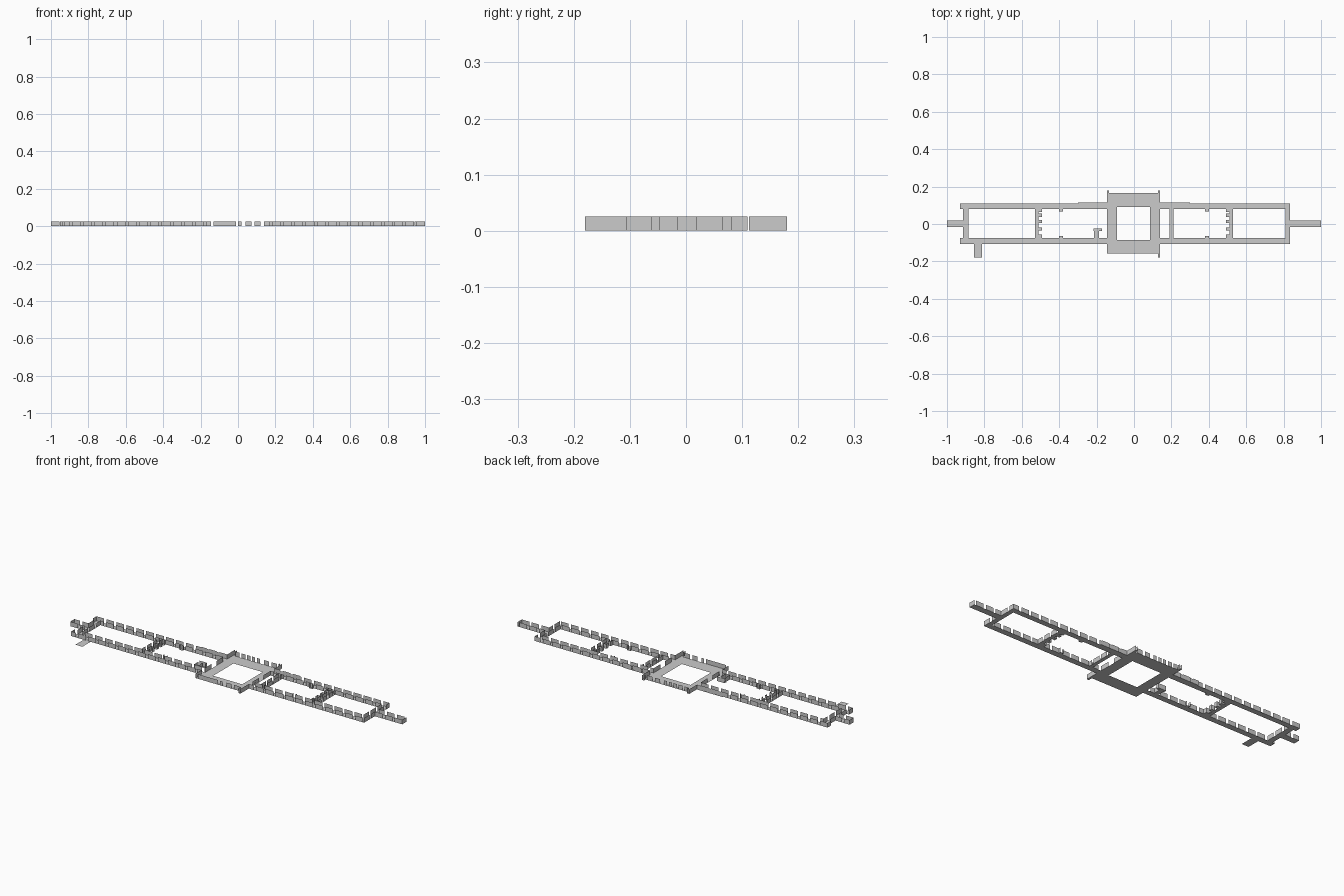
import bpy
from mathutils import Vector

if "Cube" in bpy.data.objects:
    bpy.data.objects.remove(bpy.data.objects["Cube"])

H = 0.025  # storey height


def make(name, quads):
    verts = [v for q in quads for v in q]
    faces = [tuple(range(i * 4, i * 4 + 4)) for i in range(len(quads))]
    me = bpy.data.meshes.new(name)
    me.from_pydata(verts, [], faces)
    ob = bpy.data.objects.new(name, me)
    bpy.context.collection.objects.link(ob)
    return ob


def floor(name, rects):
    return make(name, [[(a, c, 0), (b, c, 0), (b, d, 0), (a, d, 0)]
                       for a, b, c, d in rects])


def panel(p, q):
    return [(p[0], p[1], 0), (q[0], q[1], 0), (q[0], q[1], H), (p[0], p[1], H)]


def run(p, q, pitch=0.06, gap=0.014, shift=0.0):
    """Row of wall panels from p to q with window gaps between them."""
    p, q = Vector(p), Vector(q)
    length = (q - p).length
    d = (q - p) / length
    out, t = [], -shift * pitch
    while t < length - 1e-6:
        a, b = max(t, 0), min(t + pitch - gap, length)
        if b - a > 0.002:
            out.append(panel(p + d * a, p + d * b))
        t += pitch
    return out


def walls(name, runs):
    return make(name, [q for r in runs for q in r])


# Central block floor around its open court
floor("central_floor", [(-0.145, -0.09, -0.157, 0.165), (0.085, 0.14, -0.157, 0.165),
                        (-0.09, 0.085, 0.09, 0.165), (-0.09, 0.085, -0.157, -0.085)])

# Corner fins of the central block
floor("corner_fin_floors", [(-0.145, -0.133, 0.165, 0.18), (0.128, 0.14, 0.165, 0.18),
                            (0.128, 0.14, -0.18, -0.157)])
walls("corner_fin_walls", [[panel((x, a), (x, b))] for x, a, b in
                           ((-0.145, 0.165, 0.18), (-0.133, 0.165, 0.18),
                            (0.128, 0.165, 0.18), (0.14, 0.165, 0.18),
                            (0.128, -0.18, -0.157), (0.14, -0.18, -0.157))])

# Central block outer walls, with windows in the long faces
gaps = [(-0.13, -0.105), (-0.095, -0.07), (-0.06, -0.04), (-0.03, -0.012),
        (0.0, 0.018), (0.04, 0.072), (0.087, 0.12)]
walls("central_back_wall", [[panel((a, 0.165), (b, 0.165))] for a, b in gaps])
walls("central_front_wall", [[panel((-0.13, -0.157), (-0.01, -0.157))],
                             [panel((a, -0.157), (b, -0.157)) for a, b in gaps[4:]]])
walls("central_side_walls", [
    [panel((x, a), (x, b))] for x in (-0.145, 0.14)
    for a, b in ((-0.157, -0.107), (-0.075, -0.02), (0.02, 0.08), (0.112, 0.165))])

# Long corridor wings on either side of the block
for label, x0, x1 in (("left", -0.93, -0.145), ("right", 0.14, 0.835)):
    floor(label + "_wing_floors", [(x0, x1, 0.08, 0.11), (x0, x1, -0.107, -0.075)])
    walls(label + "_wing_outer_walls", [run((x0, 0.11), (x1, 0.11)),
                                        run((x0, -0.107), (x1, -0.107), shift=0.3)])
    i0 = -0.885 if label == "left" else x0
    i1 = x1 if label == "left" else 0.81
    walls(label + "_wing_inner_walls", [run((i0, 0.08), (i1, 0.08), shift=0.45),
                                        run((i0, -0.075), (i1, -0.075), shift=0.75)])
    # Slightly projecting bays next to the block
    a, b = (-0.3, -0.145) if label == "left" else (0.14, 0.3)
    floor(label + "_bay_floor", [(a, b, 0.11, 0.115)])
    walls(label + "_bay_wall", [run((a, 0.115), (b, 0.115), shift=0.2)])

# End cross corridors
floor("end_corridor_floors", [(-0.915, -0.885, -0.075, 0.08), (0.81, 0.835, -0.075, 0.08)])
walls("end_corridor_walls", [
    run((-0.885, -0.075), (-0.885, 0.08)), run((0.81, -0.075), (0.81, 0.08)),
    run((-0.915, -0.075), (-0.915, -0.013)), run((-0.915, 0.02), (-0.915, 0.08)),
    run((0.835, -0.107), (0.835, -0.013)), run((0.835, 0.02), (0.835, 0.11)),
    [panel((-0.93, 0.08), (-0.93, 0.11)), panel((-0.93, -0.107), (-0.93, -0.075))]])

# Narrow end stubs
for label, a, b, end in (("left", -1.0, -0.915, -1.0), ("right", 0.835, 1.0, 1.0)):
    floor(label + "_stub_floor", [(a, b, -0.015, 0.02)])
    walls(label + "_stub_walls", [run((a, -0.015), (b, -0.015)),
                                  run((a, 0.02), (b, 0.02), shift=0.2),
                                  [panel((end, -0.015), (end, 0.02))]])

# Cross partitions with small alcoves facing the middle
for label, s in (("left", -1), ("right", 1)):
    xa, xb, xc = s * 0.53, s * 0.51, s * 0.492
    floor(label + "_partition_floor", [(min(xa, xb), max(xa, xb), -0.075, 0.08)])
    walls(label + "_partition_walls", [run((xa, -0.075), (xa, 0.08), 0.05),
                                       run((xb, -0.075), (xb, 0.08), 0.05, shift=0.5)])
    bays = [(-0.075, -0.055), (-0.035, -0.018), (0.005, 0.022), (0.038, 0.055), (0.065, 0.08)]
    floor(label + "_alcove_floors", [(min(xb, xc), max(xb, xc), c, d) for c, d in bays])
    walls(label + "_alcove_walls", [[panel((xc, c), (xc, d)), panel((xb, d), (xc, d))]
                                    for c, d in bays])
    # Small piers inside the courtyards
    px = s * 0.39
    piers = [(0.068, 0.08), (-0.075, -0.063)]
    floor(label + "_pier_floors", [(px - 0.01, px + 0.01, c, d) for c, d in piers])
    walls(label + "_pier_walls", [[panel((x, c), (x, d)) for x in (px - 0.01, px + 0.01)]
                                  for c, d in piers])

# Passage beside the block on the right
floor("right_passage_floor", [(0.19, 0.21, -0.075, 0.08)])
walls("right_passage_walls", [run((x, -0.075), (x, 0.08), 0.055, 0.012, k)
                              for x, k in ((0.19, 0), (0.21, 0.5))])

# T-shaped nook beside the block on the left
floor("left_nook_floor", [(-0.213, -0.188, -0.075, -0.037), (-0.217, -0.17, -0.037, -0.023)])
walls("left_nook_walls", [[panel((-0.213, -0.075), (-0.213, -0.037)),
                           panel((-0.188, -0.075), (-0.188, -0.037)),
                           panel((-0.217, -0.023), (-0.17, -0.023)),
                           panel((-0.17, -0.037), (-0.17, -0.023))]])

# Flat entrance slab at the front left
floor("entrance_slab", [(-0.855, -0.813, -0.178, -0.107)])
